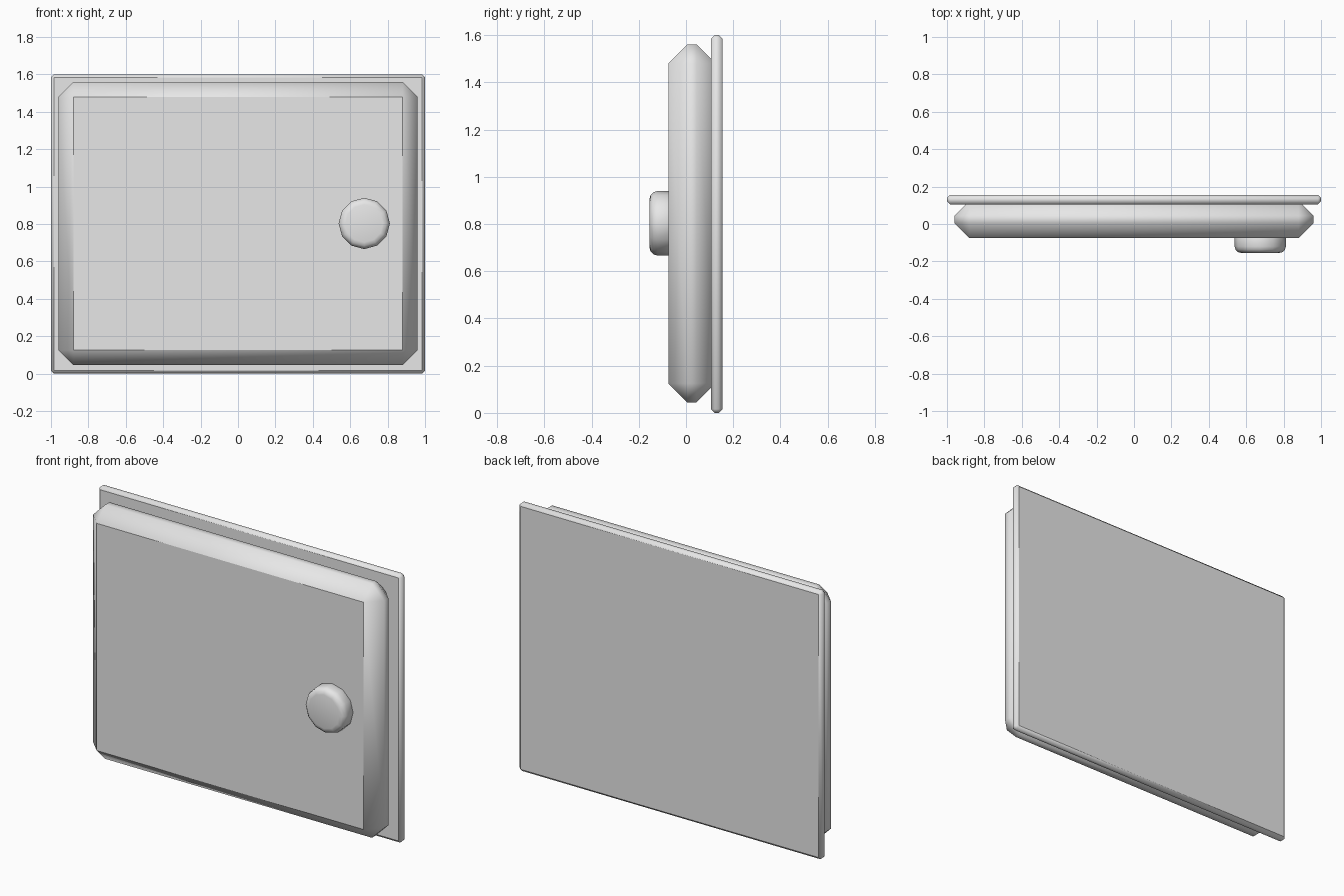
import bpy
import bmesh
from math import radians
from mathutils import Matrix, Vector

cube = bpy.data.objects.get("Cube")
if cube:
    bpy.data.objects.remove(cube, do_unlink=True)

# Single light grey finish
grey = bpy.data.materials.new("light_grey")
grey.use_nodes = True
grey.diffuse_color = (0.8, 0.8, 0.8, 1)
grey.node_tree.nodes["Principled BSDF"].inputs["Base Color"].default_value = grey.diffuse_color


def finish(name, bm):
    bmesh.ops.recalc_face_normals(bm, faces=bm.faces)
    mesh = bpy.data.meshes.new(name)
    bm.to_mesh(mesh)
    bm.free()
    mesh.materials.append(grey)
    obj = bpy.data.objects.new(name, mesh)
    bpy.context.collection.objects.link(obj)
    return obj


def chamfered_slab(name, low, high, chamfer):
    """Box with chamfered edges: smooth rim around flat front and back faces."""
    low, high = Vector(low), Vector(high)
    bm = bmesh.new()
    bmesh.ops.create_cube(bm, size=1)
    bmesh.ops.scale(bm, vec=high - low, verts=bm.verts)
    bmesh.ops.translate(bm, vec=(low + high) / 2, verts=bm.verts)
    bmesh.ops.bevel(bm, geom=bm.edges[:], offset=chamfer, segments=1,
                    affect='EDGES', clamp_overlap=True)
    bm.normal_update()
    for face in bm.faces:
        face.smooth = abs(face.normal.y) < 0.99
    return finish(name, bm)


# Thin backing plate and the thick door panel in front of it
chamfered_slab("back_plate", (-1, 0.105, 0), (1, 0.155, 1.6), 0.016)
chamfered_slab("door_panel", (-0.96, -0.075, 0.045), (0.96, 0.125, 1.56), 0.08)

# Twelve-sided knob with a rounded front rim, seated in the panel
bm = bmesh.new()
placement = Matrix.Translation((0.675, -0.08, 0.803)) @ Matrix.Rotation(radians(90), 4, 'X')
bmesh.ops.create_cone(bm, cap_ends=True, segments=12, radius1=0.137, radius2=0.137,
                      depth=0.15, matrix=placement @ Matrix.Rotation(radians(90), 4, 'Z'))
rim = [e for e in bm.edges if all(v.co.y < -0.1 for v in e.verts)]
bmesh.ops.bevel(bm, geom=rim, offset=0.035, segments=3, profile=0.5, affect='EDGES')
for face in bm.faces:
    face.smooth = True
finish("knob", bm)
